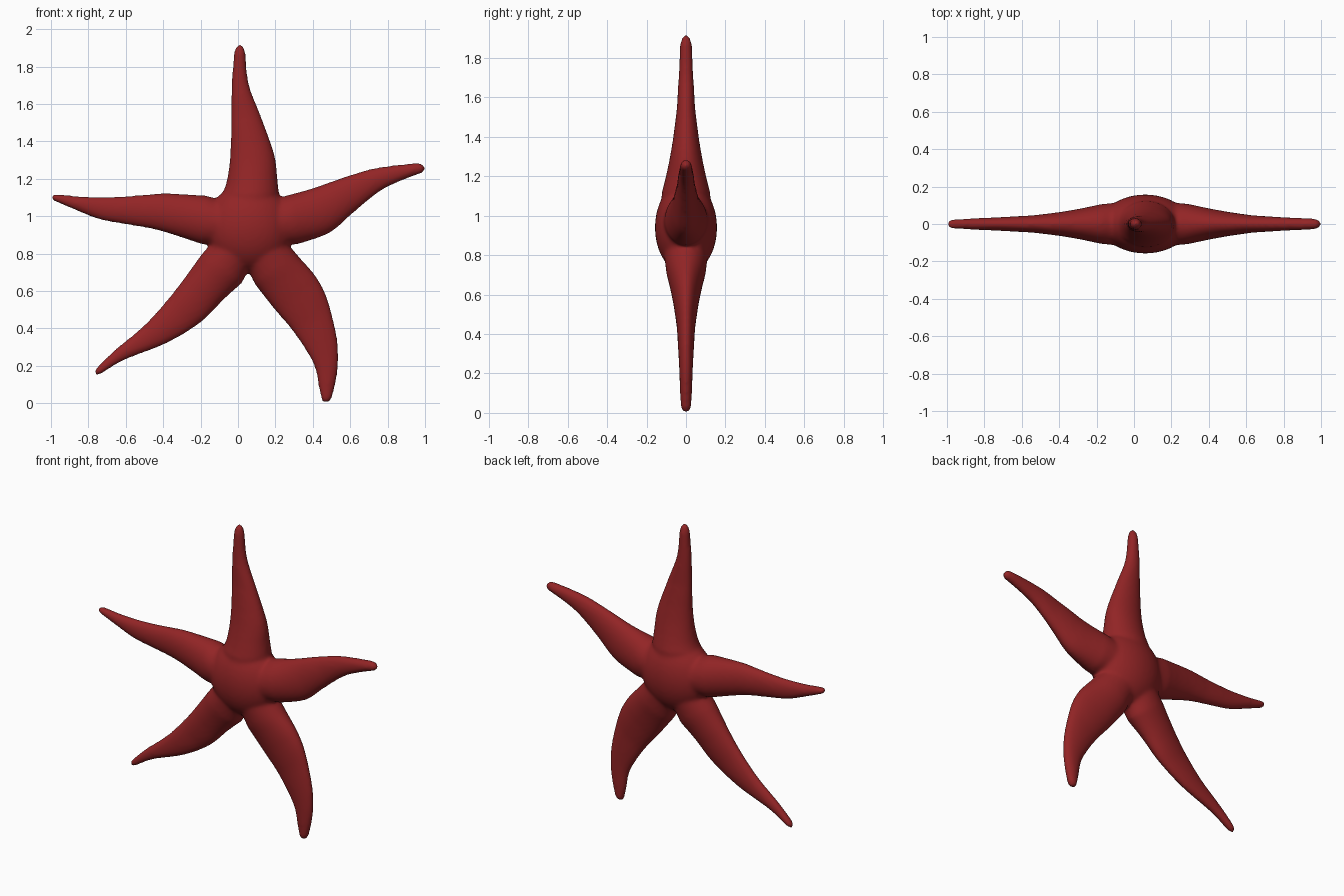
import bpy, bmesh, math
from mathutils import Vector

if "Cube" in bpy.data.objects:
    bpy.data.objects.remove(bpy.data.objects["Cube"])

CENTRE = Vector((0.06, 0.94))
SEG = 24

# half thickness against distance from the centre
THICK = [(0, .155), (.1, .148), (.2, .117), (.27, .10), (.35, .083), (.45, .066),
         (.6, .047), (.8, .036), (1.0, .028), (1.3, .025)]

# each arm: pairs of opposite outline points (x, z, x, z) from base to end, then the tip
ARMS = [
    ([(-.085, 1.12, .22, 1.12), (-.06, 1.19, .212, 1.19), (-.042, 1.33, .195, 1.33),
      (-.038, 1.53, .125, 1.53), (-.035, 1.70, .06, 1.70), (-.024, 1.85, .042, 1.85)],
     (.01, 1.92)),
    ([(.275, 1.115, .32, .85), (.40, 1.15, .49, .91), (.54, 1.20, .62, 1.02),
      (.70, 1.25, .757, 1.13), (.83, 1.272, .865, 1.185), (.95, 1.284, .97, 1.225)],
     (1.0, 1.262)),
    ([(.09, .635, .32, .79), (.195, .50, .42, .675), (.28, .40, .48, .555),
      (.36, .285, .527, .37), (.41, .19, .538, .24), (.43, .09, .527, .13),
      (.443, .035, .507, .045)],
     (.473, 0.0)),
    ([(-.20, .79, .02, .64), (-.265, .70, -.075, .555), (-.365, .57, -.20, .43),
      (-.50, .42, -.38, .32), (-.66, .285, -.60, .233), (-.742, .205, -.705, .174)],
     (-.766, .152)),
    ([(-.17, 1.11, -.195, .85), (-.39, 1.122, -.42, .922), (-.56, 1.11, -.58, .952),
      (-.715, 1.102, -.735, .98), (-.85, 1.107, -.86, 1.028), (-.965, 1.118, -.97, 1.075)],
     (-1.0, 1.105)),
]


def thickness(r):
    for (r0, t0), (r1, t1) in zip(THICK, THICK[1:]):
        if r <= r1:
            return t0 + (t1 - t0) * (r - r0) / (r1 - r0)
    return THICK[-1][1]


def spline(pts, steps=6):
    """Catmull-Rom interpolation of any-dimension vectors."""
    p = [pts[0]] + pts + [pts[-1]]
    out = []
    for i in range(1, len(p) - 2):
        a, b, c, d = p[i - 1:i + 3]
        for k in range(steps):
            t = k / steps
            out.append(0.5 * (2 * b + (c - a) * t + (2 * a - 5 * b + 4 * c - d) * t * t
                              + (3 * b - a - 3 * c + d) * t ** 3))
    return out + [pts[-1]]


def add_arm(bm, pairs, tip):
    # loft elliptical sections along the arm, starting inside the body
    sections = [(m, h, thickness((m - CENTRE).length))
                for m, h in ((v.xy + v.zw) and ((v.xy + v.zw) / 2, (v.zw - v.xy) / 2)
                             for v in spline([Vector(q) for q in pairs]))]
    m0, h0, t0 = sections[0]
    sections.insert(0, (CENTRE.copy(), h0 * 0.75, 0.13))
    # rounded end
    m, h, t = sections[-1]
    for k in range(1, 6):
        a = k / 6 * math.pi / 2
        sections.append((m + (Vector(tip) - m) * math.sin(a), h * math.cos(a), t * math.cos(a)))
    rings = []
    for m, h, t in sections:
        ring = []
        for j in range(SEG):
            a = 2 * math.pi * j / SEG
            p = m + h * math.cos(a)
            ring.append(bm.verts.new((p.x, t * math.sin(a), p.y)))
        rings.append(ring)
    for r, s in zip(rings, rings[1:]):
        for j in range(SEG):
            k = (j + 1) % SEG
            bm.faces.new((r[j], r[k], s[k], s[j]))
    bm.faces.new(rings[0][::-1])
    end = bm.verts.new((tip[0], 0, tip[1]))
    for j in range(SEG):
        bm.faces.new((rings[-1][j], rings[-1][(j + 1) % SEG], end))


bm = bmesh.new()
for pairs, tip in ARMS:
    add_arm(bm, pairs, tip)

# domed central disc
disc = bmesh.ops.create_uvsphere(bm, u_segments=32, v_segments=20, radius=1)["verts"]
for v in disc:
    v.co = Vector((CENTRE.x + v.co.x * .235, v.co.y * .158, CENTRE.y + v.co.z * .235))
bmesh.ops.recalc_face_normals(bm, faces=bm.faces)

me = bpy.data.meshes.new("starfish_body")
bm.to_mesh(me)
bm.free()
body = bpy.data.objects.new("starfish_body", me)
bpy.context.collection.objects.link(body)

red = bpy.data.materials.new("dark red")
red.diffuse_color = (0.29, 0.018, 0.019, 1)
red.use_nodes = True
red.node_tree.nodes["Principled BSDF"].inputs["Base Color"].default_value = red.diffuse_color
me.materials.append(red)

# fuse arms and disc into one soft skin
remesh = body.modifiers.new("fuse", "REMESH")
remesh.mode = "VOXEL"
remesh.voxel_size = 0.01
remesh.use_smooth_shade = True
soft = body.modifiers.new("soften", "SMOOTH")
soft.factor = 0.5
soft.iterations = 14
